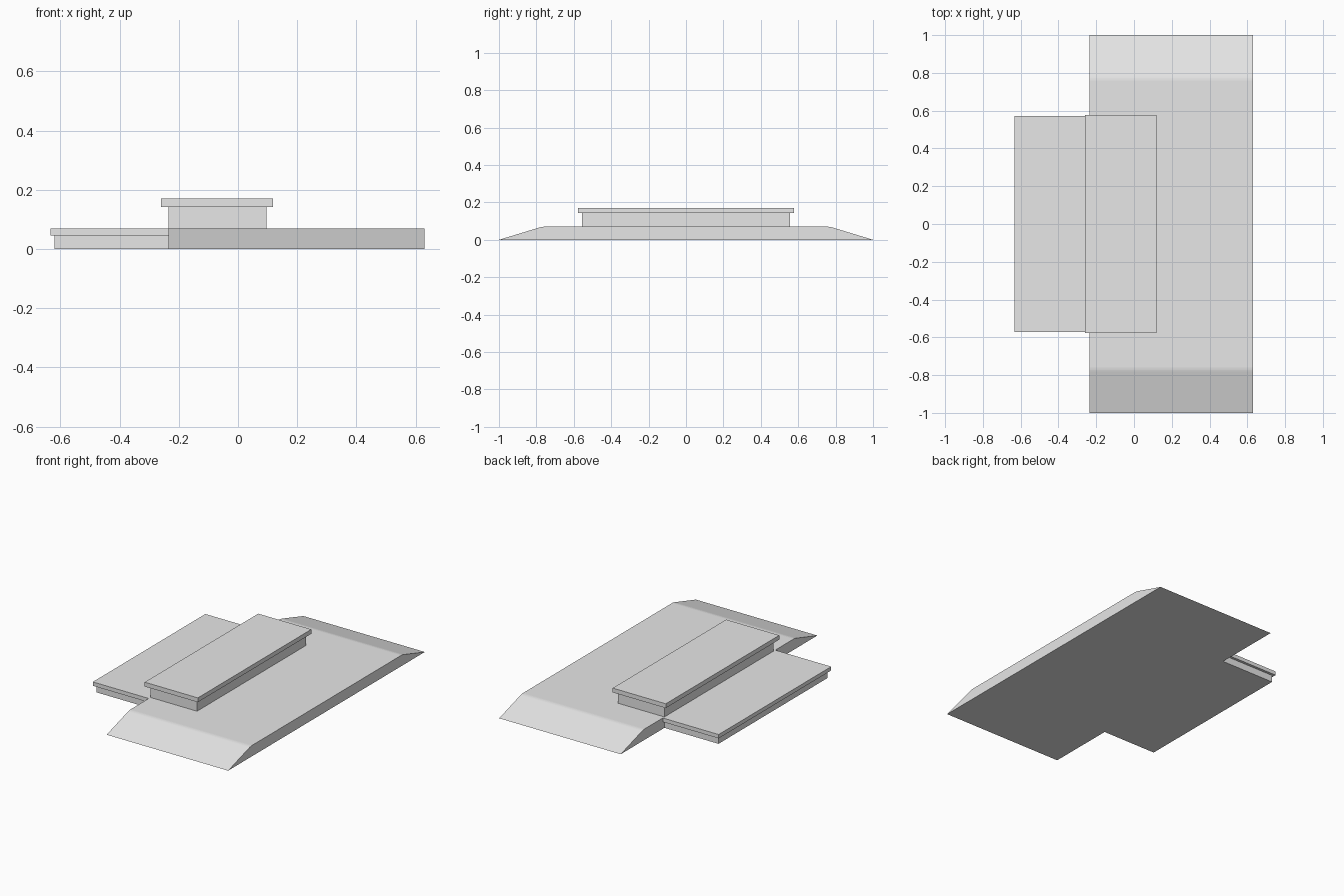
import bpy
import bmesh

cube = bpy.data.objects.get("Cube")
if cube:
    bpy.data.objects.remove(cube, do_unlink=True)

GREY = (0.8, 0.8, 0.8, 1.0)
concrete = bpy.data.materials.new("concrete_grey")
concrete.use_nodes = True
concrete.diffuse_color = GREY
concrete.node_tree.nodes["Principled BSDF"].inputs["Base Color"].default_value = GREY


def finish(name, bm):
    bmesh.ops.recalc_face_normals(bm, faces=bm.faces)
    mesh = bpy.data.meshes.new(name)
    bm.to_mesh(mesh)
    bm.free()
    mesh.materials.append(concrete)
    obj = bpy.data.objects.new(name, mesh)
    bpy.context.collection.objects.link(obj)
    return obj


def block(name, x0, x1, half_y, z0, z1):
    """Box centred on y = 0."""
    bm = bmesh.new()
    bmesh.ops.create_cube(bm, size=1)
    for v in bm.verts:
        v.co.x = x1 if v.co.x > 0 else x0
        v.co.y = half_y if v.co.y > 0 else -half_y
        v.co.z = z1 if v.co.z > 0 else z0
    return finish(name, bm)


# Ramp platform: trapezoid side profile extruded across x
LEFT, RIGHT, DECK = -0.235, 0.63, 0.07
bm = bmesh.new()
profile = [(-1, 0), (1, 0), (0.77, DECK), (-0.77, DECK)]
side = bm.faces.new([bm.verts.new((LEFT, y, z)) for y, z in profile])
extruded = bmesh.ops.extrude_face_region(bm, geom=[side])
moved = [g for g in extruded["geom"] if isinstance(g, bmesh.types.BMVert)]
bmesh.ops.translate(bm, verts=moved, vec=(RIGHT - LEFT, 0, 0))

# Slightly eased crests where the slopes meet the deck
crests = [e for e in bm.edges
          if all(v.co.z > DECK / 2 for v in e.verts)
          and abs(e.verts[0].co.x - e.verts[1].co.x) > 0.1]
bmesh.ops.bevel(bm, geom=crests, offset=0.012, segments=3,
                profile=0.5, affect='EDGES')
finish("ramp_platform", bm)

# Low ledge beside the ramp
block("low_ledge_base", -0.62, LEFT, 0.555, 0, 0.045)
block("low_ledge_slab", -0.633, LEFT, 0.572, 0.045, DECK)

# Raised ledge standing on the deck
block("high_ledge_base", LEFT, 0.097, 0.555, DECK, 0.142)
block("high_ledge_slab", -0.26, 0.118, 0.577, 0.142, 0.17)
